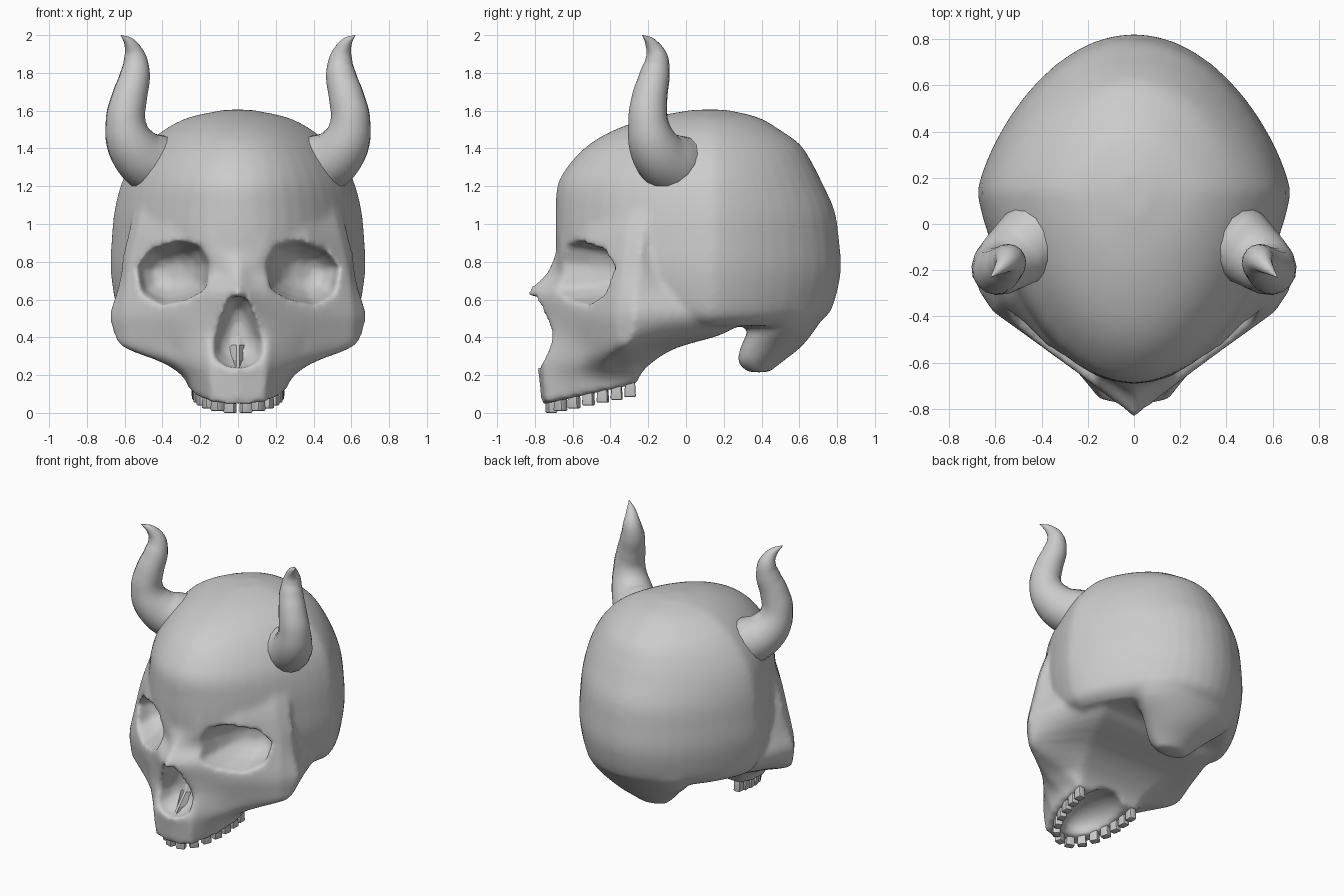
import bpy, bmesh, math
from mathutils import Vector, Matrix

if "Cube" in bpy.data.objects:
    bpy.data.objects.remove(bpy.data.objects["Cube"])


def new_object(name, bm):
    bmesh.ops.recalc_face_normals(bm, faces=bm.faces)
    mesh = bpy.data.meshes.new(name)
    bm.to_mesh(mesh)
    bm.free()
    ob = bpy.data.objects.new(name, mesh)
    bpy.context.collection.objects.link(ob)
    return ob


def dense(rings, steps=4):
    """Add smoothly interpolated rings between the given ones."""
    out = []
    for i in range(len(rings) - 1):
        quad = [rings[max(i - 1, 0)], rings[i], rings[i + 1], rings[min(i + 2, len(rings) - 1)]]
        for k in range(steps):
            t = k / steps
            w = (-.5 * t + t * t - .5 * t ** 3, 1 - 2.5 * t * t + 1.5 * t ** 3,
                 .5 * t + 2 * t * t - 1.5 * t ** 3, -.5 * t * t + .5 * t ** 3)
            out.append([sum((Vector(p) * f for p, f in zip(ps, w)), Vector()) for ps in zip(*quad)])
    return out + [rings[-1]]


def loft(bm, rings):
    """Bridge closed rings of equal length and cap both ends."""
    rows = [[bm.verts.new(p) for p in r] for r in rings]
    n = len(rows[0])
    for a, b in zip(rows, rows[1:]):
        for i in range(n):
            j = (i + 1) % n
            bm.faces.new((a[i], a[j], b[j], b[i]))
    caps = [bm.faces.new(rows[0]), bm.faces.new(rows[-1])]
    bmesh.ops.triangulate(bm, faces=caps)


def egg(z, w, yf, yb, ym, n=48, ef=1.45, eb=1.5):
    """Horizontal egg outline: half width w, front yf, back yb, widest at ym."""
    ring = []
    for i in range(n):
        a = 2 * math.pi * i / n
        s, c = math.sin(a), math.cos(a)
        y = ym - (ym - yf) * abs(s) ** ef if s < 0 else ym + (yb - ym) * abs(s) ** eb
        ring.append((w * c, y, z))
    return ring


def mirrored(half):
    return half + [(-p[0],) + tuple(p[1:]) for p in half[-2:0:-1]]


def select_only(ob):
    bpy.ops.object.select_all(action='DESELECT')
    ob.select_set(True)
    bpy.context.view_layer.objects.active = ob


skull_bm = bmesh.new()

# Cranium: z, half width, front y, back y
cranium = [(0.46, 0.56, -0.30, 0.66), (0.50, 0.62, -0.38, 0.73), (0.57, 0.648, -0.58, 0.78),
           (0.75, 0.675, -0.67, 0.82), (0.92, 0.67, -0.69, 0.81), (1.07, 0.655, -0.69, 0.787),
           (1.21, 0.62, -0.68, 0.725), (1.32, 0.565, -0.615, 0.67), (1.42, 0.485, -0.515, 0.605),
           (1.50, 0.39, -0.375, 0.495), (1.565, 0.26, -0.18, 0.38), (1.605, 0.07, 0.04, 0.21)]
loft(skull_bm, dense([egg(z, w, f, b, 0.14) for z, w, f, b in cranium]))

# Lower rear lobe of the skull
lobe = [(0.215, 0.11, 0.33, 0.44), (0.27, 0.17, 0.275, 0.51), (0.35, 0.25, 0.29, 0.61),
        (0.45, 0.36, 0.33, 0.69), (0.55, 0.42, 0.30, 0.75)]
loft(skull_bm, dense([egg(z, w, f, b, (f + b) / 2, 48, 1, 1.2) for z, w, f, b in lobe]))

# Face: z, front centre y, nose side, mid cheek, cheek front, cheek back, base (half width, back y)
face = [(1.12, -0.66, .15, -.61, .36, -.43, .50, -.27, .54, -.18, .50, -.10),
        (0.97, -0.69, .15, -.66, .37, -.51, .535, -.325, .58, -.22, .50, -.10),
        (0.85, -0.69, .13, -.67, .38, -.54, .565, -.335, .61, -.24, .50, -.10),
        (0.73, -0.75, .08, -.685, .38, -.545, .59, -.345, .625, -.25, .50, 0.05),
        (0.64, -0.84, .085, -.765, .31, -.59, .60, -.365, .645, -.27, .50, 0.20),
        (0.52, -0.80, .12, -.73, .36, -.56, .61, -.38, .68, -.275, .52, 0.32),
        (0.42, -0.74, .16, -.70, .36, -.54, .605, -.37, .66, -.285, .44, 0.20),
        (0.345, -0.77, .16, -.72, .34, -.54, .58, -.37, .61, -.32, .34, -.05),
        (0.26, -0.79, .15, -.755, .30, -.57, .39, -.44, .37, -.30, .28, -.19),
        (0.19, -0.78, .15, -.755, .26, -.57, .29, -.42, .28, -.27, .24, -.25),
        (0.045, -0.765, .14, -.745, .23, -.56, .26, -.40, .25, -.27, .22, -.255)]
rings = []
for z, y0, *p in face:
    half = [(0, y0)] + [(p[i], p[i + 1]) for i in range(0, len(p), 2)] + [(0, p[-1])]
    tilt = 0.22 if z < 0.1 else 0
    rings.append(mirrored([(x, y, z + tilt * (y + 0.76)) for x, y in half]))
loft(skull_bm, dense(rings, 3))
skull = new_object("skull", skull_bm)

# Cutters: eye sockets, nose opening and palate
socket = [(.47, .865), (.31, .91), (.2, .885), (.15, .79), (.17, .655), (.27, .60),
          (.40, .575), (.51, .63), (.545, .77)]
nose = mirrored([(0, .615), (.045, .61), (.095, .49), (.135, .38), (.12, .29), (.06, .245), (0, .24)])


def tapered_cutter(name, outline, centre, steps, slope=0, side=1):
    """Outline swept along y through (y, scale) steps; slope turns it to the side."""
    bm = bmesh.new()
    cx, cz = centre
    loft(bm, [[(side * (cx + (x - cx) * k), y + slope * (x - cx) * k, cz + (z - cz) * k)
               for x, z in outline] for y, k in steps])
    return new_object(name, bm)


orbit_steps = ((-.95, 1.02), (-.54, 1), (-.42, .85), (-.33, .6), (-.29, .3))
cutters = [tapered_cutter("socket_cutter", socket, (.32, .75), orbit_steps, .6, s) for s in (1, -1)]
cutters.append(tapered_cutter("nose_cutter", nose, (0, .40), ((-1, 1.02), (-.72, 1), (-.62, .7), (-.59, .4))))
bm = bmesh.new()
bmesh.ops.create_uvsphere(bm, u_segments=24, v_segments=12, radius=1,
                          matrix=Matrix.Translation((0, -.40, .10)) @ Matrix.Diagonal((.17, .27, .13, 1)))
cutters.append(new_object("palate_cutter", bm))


def remesh():
    m = skull.modifiers.new("remesh", 'REMESH')
    m.mode = 'VOXEL'
    m.voxel_size = 0.016
    m.use_smooth_shade = True


# Fuse the skull, cut the openings and soften the rims
remesh()
for c in cutters:
    c.hide_render = True
    m = skull.modifiers.new("cut", 'BOOLEAN')
    m.operation = 'DIFFERENCE'
    m.object = c
    m.solver = 'EXACT'
remesh()
m = skull.modifiers.new("soften", 'SMOOTH')
m.factor = 0.5
m.iterations = 9
select_only(skull)
bpy.ops.object.convert(target='MESH')
bpy.ops.object.shade_smooth()
for c in cutters:
    bpy.data.objects.remove(c)

# Nasal septum: low ridge inside the nose opening
bm = bmesh.new()
loft(bm, [[(-.05, -.58, z), (.05, -.58, z), (.008, y, z), (-.008, y, z)]
          for z, y in ((.22, -.75), (.28, -.69), (.36, -.61), (.42, -.585))])
new_object("nasal_septum", bm)

# Teeth along the upper jaw arch
for side, label in ((1, "right"), (-1, "left")):
    for i, t in enumerate((.19, .52, .80, 1.03, 1.23, 1.41, 1.58)):
        x, y = .22 * math.sin(t), -.30 - .42 * math.cos(t)
        yaw = math.atan2(.42 * math.sin(t), .22 * math.cos(t))
        bottom = 0.2 * (y + .712)
        bm = bmesh.new()
        bmesh.ops.create_cube(bm, size=1)
        for v in bm.verts:
            k = 1.0 if v.co.z < 0 else 0.75
            v.co = Vector((v.co.x * .062 * k, v.co.y * .05, (v.co.z + .5) * .13))
        bmesh.ops.bevel(bm, geom=bm.edges[:], offset=.008, segments=2, affect='EDGES', profile=.5)
        bm.transform(Matrix.Translation((side * x, y, max(bottom, 0))) @ Matrix.Rotation(side * yaw, 4, 'Z'))
        tooth = new_object(f"tooth_{label}_{i + 1}", bm)
        select_only(tooth)
        bpy.ops.object.shade_smooth_by_angle()

# Horns: x, y, z, radius along the path
horn = [(.36, .0, 1.30, .163), (.455, -.085, 1.32, .162), (.555, -.165, 1.405, .135),
        (.595, -.20, 1.54, .106), (.575, -.192, 1.67, .094), (.545, -.165, 1.79, .08),
        (.545, -.155, 1.88, .06), (.572, -.185, 1.955, .032), (.62, -.23, 2.0, .002)]
for side, label in ((1, "right"), (-1, "left")):
    curve = bpy.data.curves.new(f"horn_{label}", 'CURVE')
    curve.dimensions = '3D'
    curve.bevel_depth = 1.0
    curve.bevel_resolution = 6
    curve.resolution_u = 5
    curve.use_fill_caps = True
    spline = curve.splines.new('BEZIER')
    spline.bezier_points.add(len(horn) - 1)
    for pt, (x, y, z, r) in zip(spline.bezier_points, horn):
        pt.co = (side * x, y, z)
        pt.radius = r
        pt.handle_left_type = pt.handle_right_type = 'AUTO'
    ob = bpy.data.objects.new(f"horn_{label}", curve)
    bpy.context.collection.objects.link(ob)
    select_only(ob)
    bpy.ops.object.convert(target='MESH')
    bpy.ops.object.shade_smooth_by_angle()
